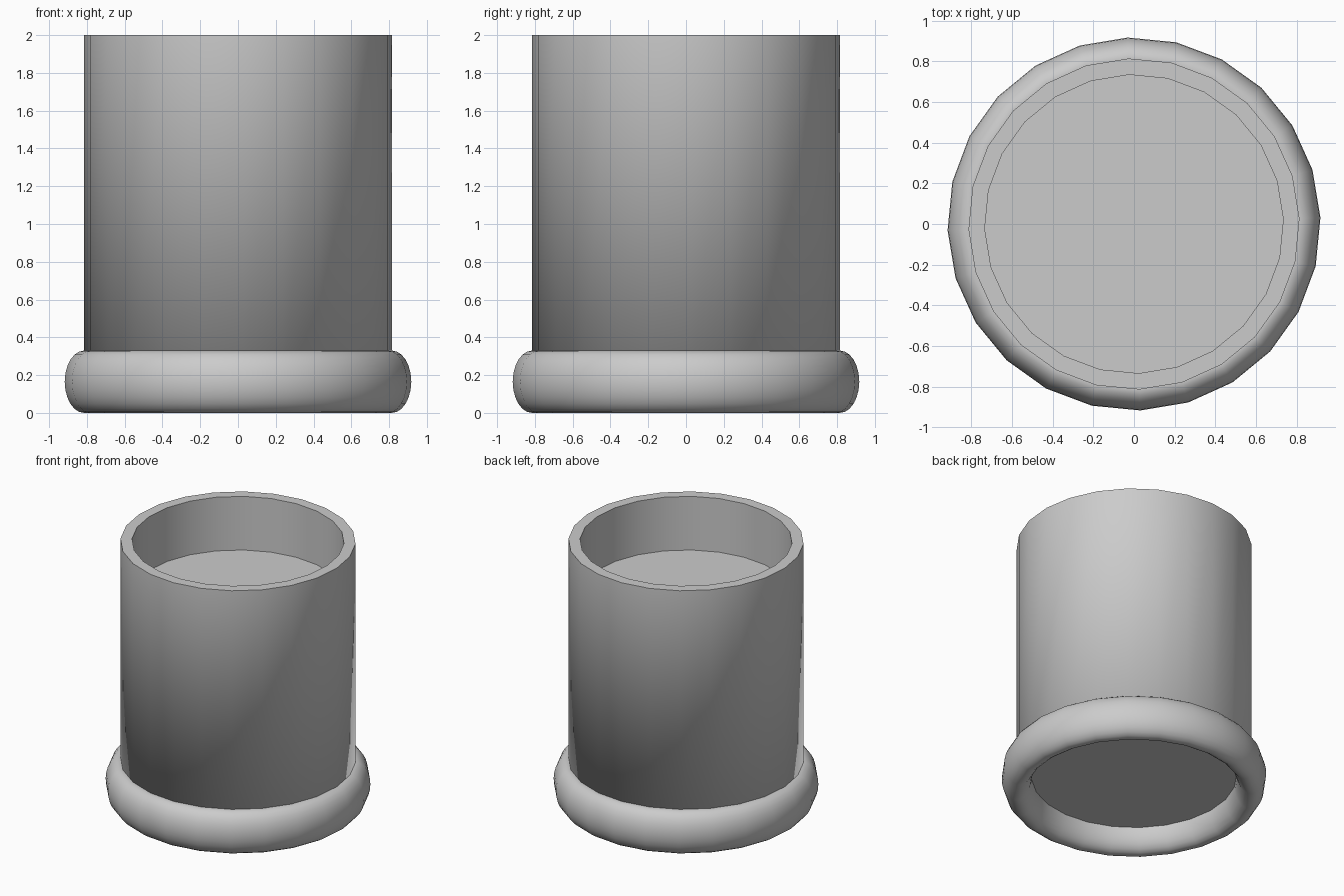
import bpy, bmesh, math

if "Cube" in bpy.data.objects:
    bpy.data.objects.remove(bpy.data.objects["Cube"], do_unlink=True)

SIDES = 24
TURN = math.radians(1.9)      # small twist of the facets about z
OUTER, INNER = 0.815, 0.735
BASE, TOP, FLOOR = 0.165, 2.0, 1.59

grey = bpy.data.materials.new("light grey")
grey.use_nodes = True
colour = (0.6, 0.6, 0.6, 1)
grey.diffuse_color = colour
grey.node_tree.nodes["Principled BSDF"].inputs["Base Color"].default_value = colour


def ring(bm, r, z):
    angles = [TURN + math.tau * i / SIDES for i in range(SIDES)]
    return [bm.verts.new((r * math.cos(a), r * math.sin(a), z)) for a in angles]


def bridge(bm, a, b, smooth):
    for i in range(SIDES):
        j = (i + 1) % SIDES
        bm.faces.new((a[i], a[j], b[j], b[i])).smooth = smooth


def finish(bm, name):
    bmesh.ops.recalc_face_normals(bm, faces=bm.faces)
    mesh = bpy.data.meshes.new(name)
    bm.to_mesh(mesh)
    bm.free()
    mesh.materials.append(grey)
    obj = bpy.data.objects.new(name, mesh)
    bpy.context.collection.objects.link(obj)
    return obj


# Cup body: closed underside, wall, flat rim and recessed floor.
# The hidden underside margin is shaded smoothly into the wall.
bm = bmesh.new()
profile = [(INNER, BASE), (OUTER, BASE), (OUTER, TOP), (INNER, TOP), (INNER, FLOOR)]
rings = [ring(bm, r, z) for r, z in profile]
for a, b, smooth in zip(rings, rings[1:], (True, True, False, True)):
    bridge(bm, a, b, smooth)
bm.faces.new(rings[0])
bm.faces.new(rings[-1])
finish(bm, "cup_body")

# Foot ring: an upright oval swept around the bottom of the wall
bm = bmesh.new()
STEPS = 24
rings = []
for k in range(STEPS):
    t = math.tau * k / STEPS
    rings.append(ring(bm, OUTER + 0.103 * math.cos(t), BASE + BASE * math.sin(t)))
for k in range(STEPS):
    bridge(bm, rings[k], rings[(k + 1) % STEPS], True)
finish(bm, "foot_ring")
